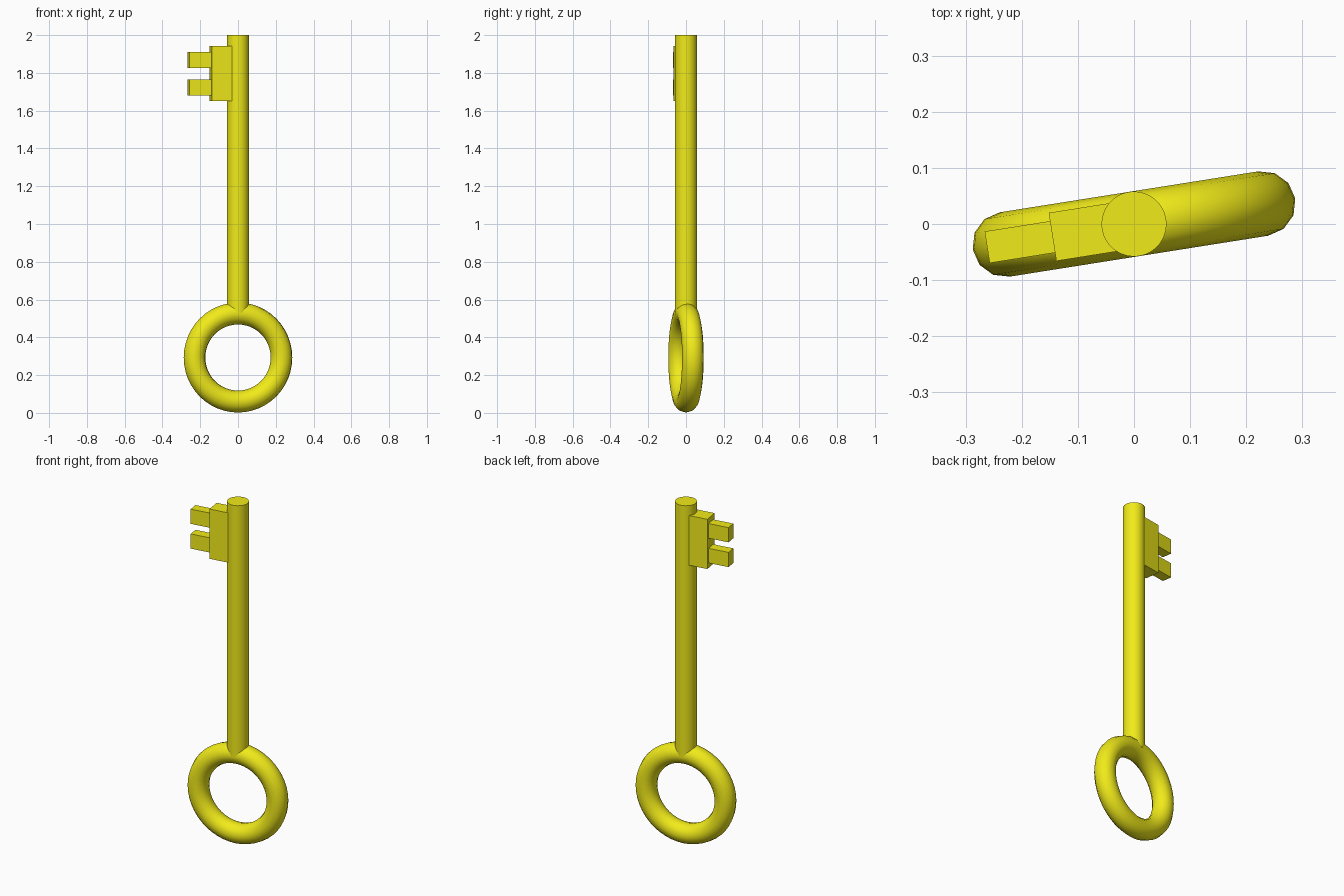
import bpy
from math import radians

if "Cube" in bpy.data.objects:
    bpy.data.objects.remove(bpy.data.objects["Cube"])

YAW = radians(9)  # whole key is turned slightly about z

mat = bpy.data.materials.new("yellow")
mat.diffuse_color = (0.88, 0.83, 0.01, 1)
mat.use_nodes = True
mat.node_tree.nodes["Principled BSDF"].inputs["Base Color"].default_value = mat.diffuse_color

root = bpy.data.objects.new("key_pivot", None)
bpy.context.collection.objects.link(root)
root.rotation_euler.z = YAW


def finish(name, smooth=False):
    ob = bpy.context.object
    ob.name = name
    ob.data.materials.append(mat)
    ob.parent = root
    if smooth:
        bpy.ops.object.shade_smooth_by_angle(angle=radians(40))
    return ob


def box(name, x0, x1, depth, z0, z1):
    bpy.ops.mesh.primitive_cube_add(size=1, location=((x0 + x1) / 2, 0, (z0 + z1) / 2))
    ob = bpy.context.object
    ob.scale = (x1 - x0, depth, z1 - z0)
    bpy.ops.object.transform_apply(location=False, rotation=False, scale=True)
    return finish(name)


# Ring handle
bpy.ops.mesh.primitive_torus_add(major_radius=0.233, minor_radius=0.058,
                                 major_segments=48, minor_segments=12,
                                 location=(0, 0, 0.293), rotation=(radians(90), 0, 0))
finish("ring_handle", True)

# Shaft
bpy.ops.mesh.primitive_cylinder_add(vertices=32, radius=0.058, depth=1.48,
                                    location=(0, 0, 1.26))
finish("shaft", True)

# Bit plate and its two teeth
box("bit_plate", -0.147, -0.02, 0.087, 1.651, 1.942)
for i, z in enumerate((1.68, 1.825)):
    box(f"tooth_{i + 1}", -0.265, -0.14, 0.057, z, z + 0.086)
